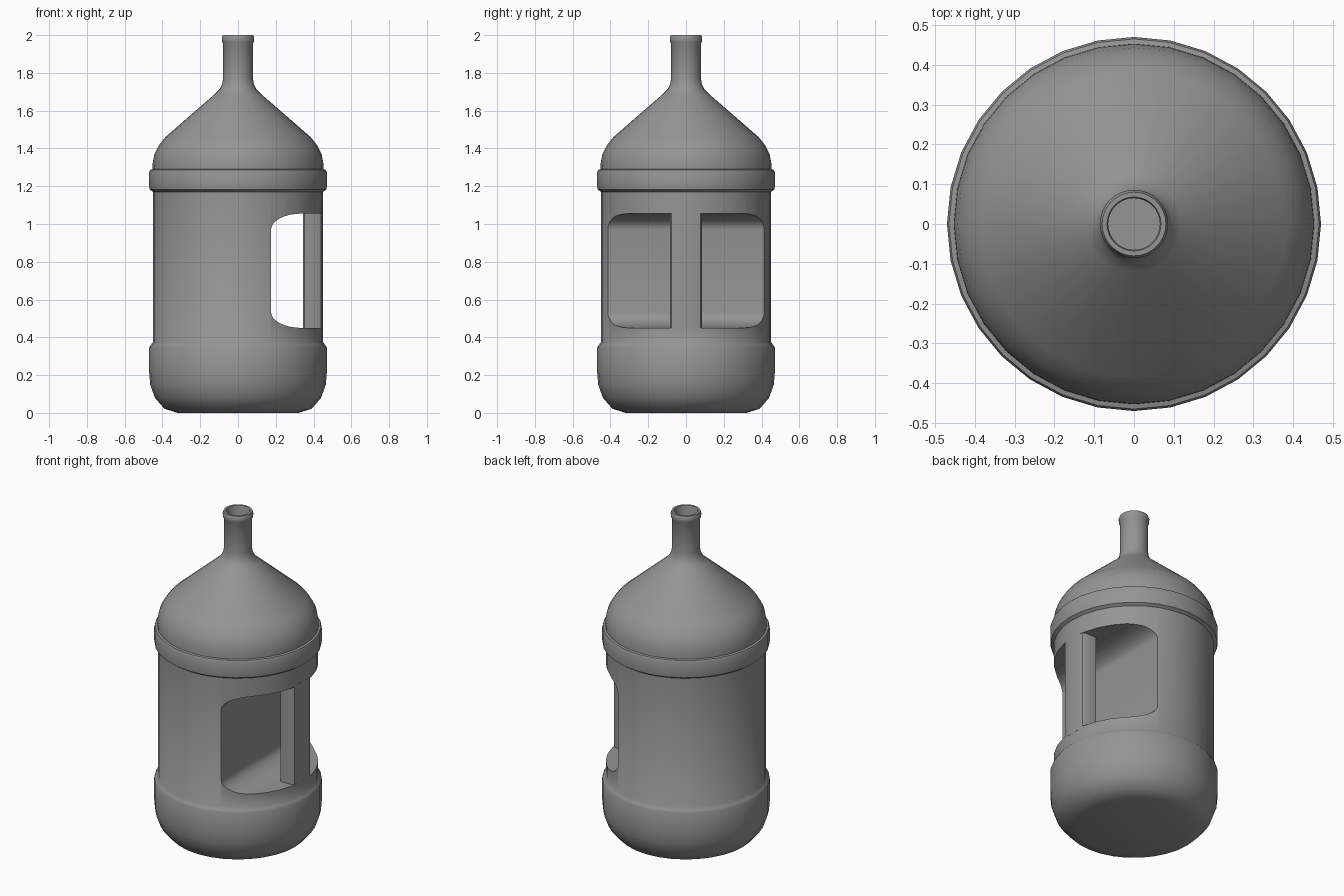
import bpy, bmesh, math

if "Cube" in bpy.data.objects:
    bpy.data.objects.remove(bpy.data.objects["Cube"])

grey = bpy.data.materials.new("grey plastic")
grey.diffuse_color = (0.3, 0.3, 0.3, 1)
grey.use_nodes = True
grey.node_tree.nodes["Principled BSDF"].inputs["Base Color"].default_value = grey.diffuse_color


def make_object(name, bm):
    bmesh.ops.recalc_face_normals(bm, faces=bm.faces)
    me = bpy.data.meshes.new(name)
    bm.to_mesh(me)
    bm.free()
    me.materials.append(grey)
    ob = bpy.data.objects.new(name, me)
    bpy.context.collection.objects.link(ob)
    return ob


def activate(ob):
    bpy.ops.object.select_all(action='DESELECT')
    ob.select_set(True)
    bpy.context.view_layer.objects.active = ob


def lathe(name, profile, sides=32):
    bm = bmesh.new()
    rings = []
    for r, z in profile:
        rings.append([bm.verts.new((r * math.cos(2 * math.pi * i / sides),
                                    r * math.sin(2 * math.pi * i / sides), z))
                      for i in range(sides)])
    for a, b in zip(rings, rings[1:]):
        for i in range(sides):
            j = (i + 1) % sides
            bm.faces.new((a[i], a[j], b[j], b[i]))
    bm.faces.new(rings[0][::-1])
    bm.faces.new(rings[-1])
    return make_object(name, bm)


def prism(name, points, offset):
    bm = bmesh.new()
    f = bm.faces.new([bm.verts.new(p) for p in points])
    ext = bmesh.ops.extrude_face_region(bm, geom=[f])
    moved = [v for v in ext['geom'] if isinstance(v, bmesh.types.BMVert)]
    bmesh.ops.translate(bm, verts=moved, vec=offset)
    return make_object(name, bm)


# Bottle body: base, wall, raised band, shoulder, cone, neck, lip and bore
body = lathe("bottle_body", [
    (0.32, 0.0), (0.39, 0.022), (0.44, 0.08), (0.465, 0.15), (0.47, 0.21),
    (0.47, 0.345), (0.463, 0.358), (0.45, 0.375),
    (0.45, 1.17), (0.468, 1.182), (0.47, 1.195), (0.47, 1.275), (0.465, 1.287), (0.453, 1.29),
    (0.452, 1.32), (0.443, 1.37), (0.42, 1.415), (0.385, 1.46),
    (0.12, 1.69), (0.097, 1.713), (0.084, 1.74), (0.079, 1.77),
    (0.079, 1.955), (0.085, 1.965), (0.086, 1.985), (0.08, 2.0),
    (0.068, 2.0), (0.065, 1.99), (0.065, 1.74)])

# Slot behind the grip, with rounded inner corners
mid = 0.7525
upper = []
for i in range(9):
    t = math.pi / 2 * i / 8
    upper.append((0.335 - 0.16 * math.cos(t), 0.97 + 0.085 * math.sin(t)))
upper.append((0.7, 1.055))
lower = [(x, 2 * mid - z) for x, z in reversed(upper)]
slot = prism("slot_cutter", [(x, -0.7, z) for x, z in upper + lower], (0, 1.4, 0))
mod = body.modifiers.new("slot", 'BOOLEAN')
mod.operation = 'DIFFERENCE'
mod.solver = 'EXACT'
mod.object = slot
activate(body)
bpy.ops.object.modifier_apply(modifier=mod.name)
bpy.data.objects.remove(slot)

# Upright grip bar that continues the bottle wall
half = [(0.345, 0.078), (0.352, 0.086), (0.425, 0.086), (0.440, 0.076), (0.449, 0.035)]
section = half + [(x, -y) for x, y in reversed(half)]
grip = prism("handle_bar", [(x, y, 0.44) for x, y in section], (0, 0, 0.625))

for ob in (body, grip):
    activate(ob)
    bpy.ops.object.shade_smooth_by_angle(angle=math.radians(40))
